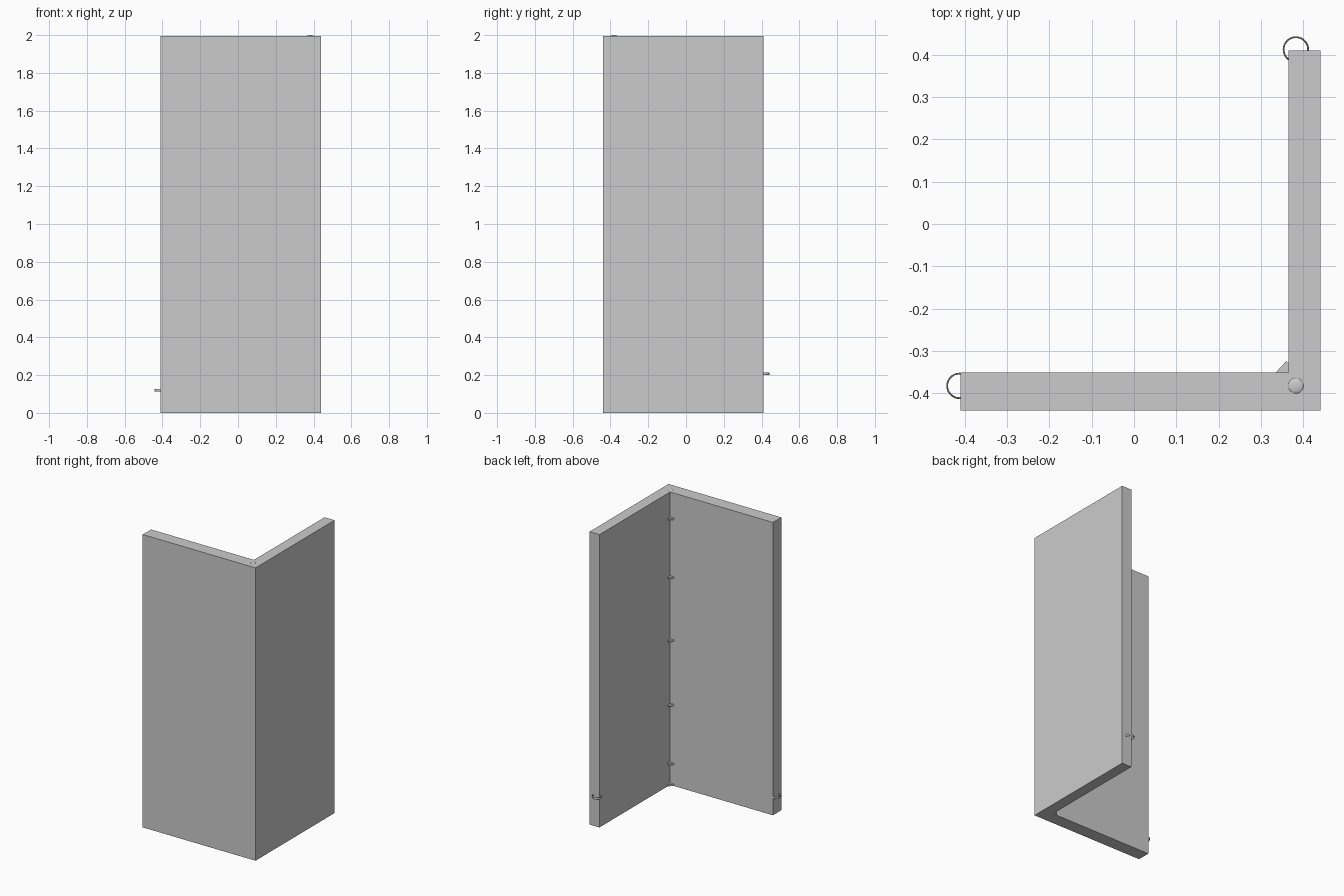
import bpy, bmesh, math
from mathutils import Matrix, Vector

if "Cube" in bpy.data.objects:
    bpy.data.objects.remove(bpy.data.objects["Cube"])

grey = bpy.data.materials.new("light grey")
grey.diffuse_color = (0.6, 0.6, 0.6, 1)
grey.use_nodes = True
grey.node_tree.nodes["Principled BSDF"].inputs["Base Color"].default_value = grey.diffuse_color
TOP = 1.995


def prism(name, outline, z0, z1):
    """Extrude a flat outline between two heights."""
    bm = bmesh.new()
    face = bm.faces.new([bm.verts.new((x, y, z0)) for x, y in outline])
    new = bmesh.ops.extrude_face_region(bm, geom=[face])["geom"]
    bmesh.ops.translate(bm, vec=(0, 0, z1 - z0),
                        verts=[v for v in new if isinstance(v, bmesh.types.BMVert)])
    bmesh.ops.recalc_face_normals(bm, faces=bm.faces)
    return finish(name, bm)


def finish(name, bm):
    mesh = bpy.data.meshes.new(name)
    bm.to_mesh(mesh)
    bm.free()
    mesh.materials.append(grey)
    obj = bpy.data.objects.new(name, mesh)
    bpy.context.collection.objects.link(obj)
    return obj


def smooth(obj):
    bpy.ops.object.select_all(action="DESELECT")
    obj.select_set(True)
    bpy.context.view_layer.objects.active = obj
    bpy.ops.object.shade_smooth_by_angle()


def ring(name, x, y, z, radius=0.029, half_w=0.002, half_h=0.007):
    """Flat-sided wire ring lying level, sunk halfway into a wall end."""
    bm = bmesh.new()
    section = [bm.verts.new((x + radius + half_w * math.cos(a), y, z + half_h * math.sin(a)))
               for a in (i * math.tau / 10 for i in range(10))]
    edges = [bm.edges.new((section[i], section[(i + 1) % 10])) for i in range(10)]
    bmesh.ops.spin(bm, geom=section + edges, cent=(x, y, z), axis=(0, 0, 1),
                   angle=math.tau, steps=40, use_duplicate=False)
    bmesh.ops.remove_doubles(bm, verts=bm.verts, dist=1e-5)
    bmesh.ops.recalc_face_normals(bm, faces=bm.faces)
    smooth(finish(name, bm))


# Two tall panels meeting at a right angle
prism("corner_walls", [(-0.41, -0.44), (0.44, -0.44), (0.44, 0.41),
                       (0.365, 0.41), (0.365, -0.35), (-0.41, -0.35)], 0, TOP)

# Rings on the free ends of both panels
ring("left_end_ring", -0.412, -0.382, 0.12)
ring("back_end_ring", 0.382, 0.412, 0.207)

# Low round cap on the top corner
bm = bmesh.new()
bmesh.ops.create_uvsphere(bm, u_segments=24, v_segments=12, radius=0.018,
                          matrix=Matrix.Translation((0.382, -0.382, TOP))
                          @ Matrix.Diagonal((1, 1, 0.27, 1)))
smooth(finish("top_cap", bm))

# Small wedges up the inside corner
for i, z in enumerate((0.007, 0.15, 0.55, 0.99, 1.42, 1.82)):
    prism(f"corner_wedge_{i + 1}", [(0.333, -0.352), (0.367, -0.352), (0.367, -0.33),
                                    (0.359, -0.323), (0.351, -0.333)],
          z - 0.006, z + 0.006)
